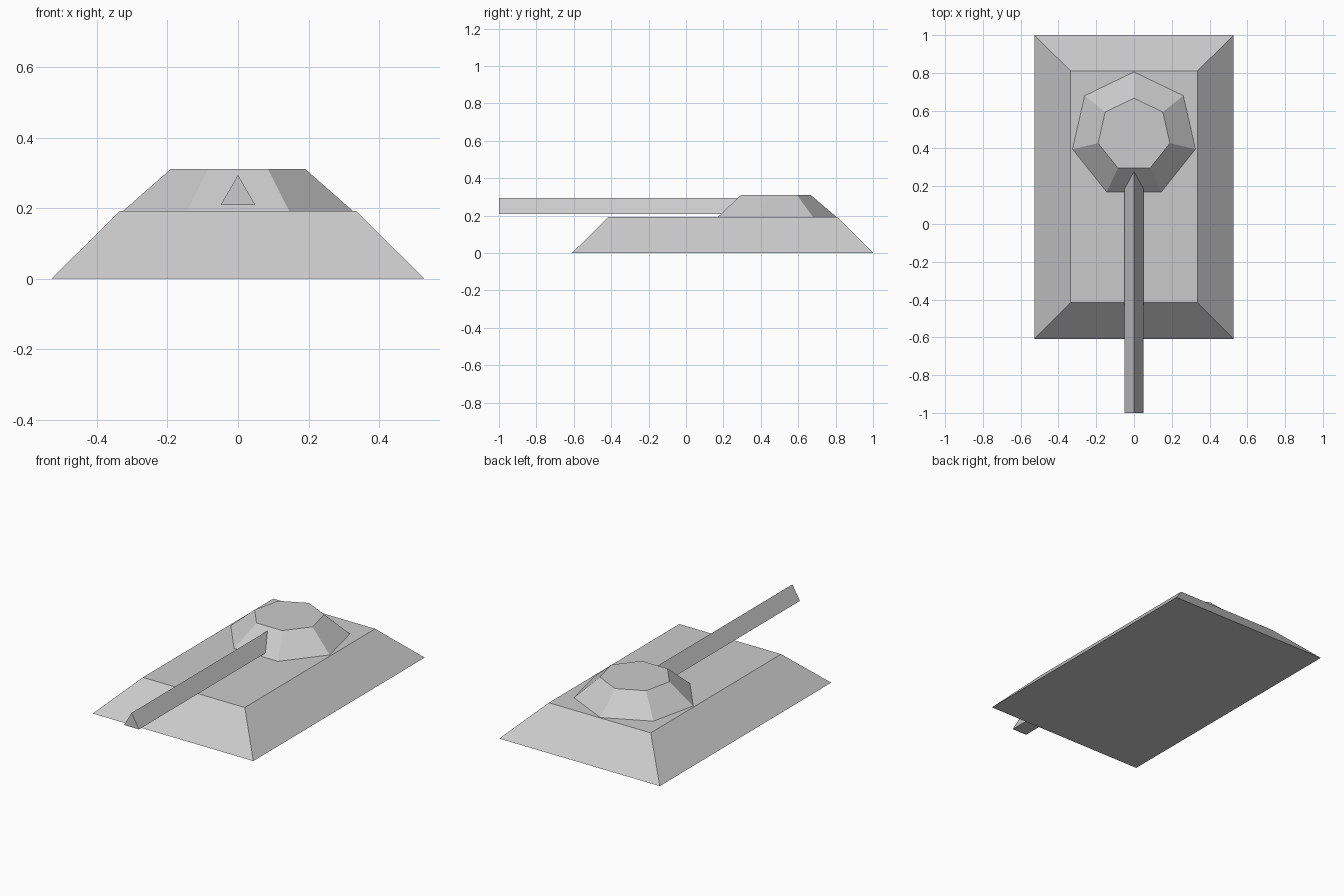
import bpy
import math

# Remove the default object
cube = bpy.data.objects.get("Cube")
if cube:
    bpy.data.objects.remove(cube, do_unlink=True)

# Single plain grey
GREY = (0.6, 0.6, 0.6, 1.0)
grey = bpy.data.materials.new("plain grey")
grey.use_nodes = True
grey.diffuse_color = GREY
grey.node_tree.nodes["Principled BSDF"].inputs["Base Color"].default_value = GREY


def loft(name, start, end):
    """Closed flat-faced solid between two matching rings of points."""
    n = len(start)
    sides = [(i, (i + 1) % n, n + (i + 1) % n, n + i) for i in range(n)]
    caps = [tuple(reversed(range(n))), tuple(range(n, 2 * n))]
    mesh = bpy.data.meshes.new(name)
    mesh.from_pydata(start + end, [], sides + caps)
    mesh.materials.append(grey)
    obj = bpy.data.objects.new(name, mesh)
    bpy.context.collection.objects.link(obj)
    return obj


def rectangle(half_x, front, back, z):
    return [(-half_x, front, z), (half_x, front, z),
            (half_x, back, z), (-half_x, back, z)]


def heptagon(radius, z, centre_y=0.471):
    # One corner points to the back, one flat side faces the front
    angles = [math.pi / 2 + math.tau * i / 7 for i in range(7)]
    return [(radius * math.cos(a), centre_y + radius * math.sin(a), z) for a in angles]


def triangle(y, half_x=0.049, low=0.209, high=0.294):
    return [(-half_x, y, low), (half_x, y, low), (0, y, high)]


HULL_TOP = 0.192

# Hull: sloped box
loft("hull", rectangle(0.528, -0.61, 1.0, 0), rectangle(0.335, -0.415, 0.81, HULL_TOP))

# Turret: tapered seven-sided drum
loft("turret", heptagon(0.334, HULL_TOP), heptagon(0.195, 0.311))

# Gun barrel: triangular bar running into the turret
loft("gun_barrel", triangle(-1.0), triangle(0.3))
